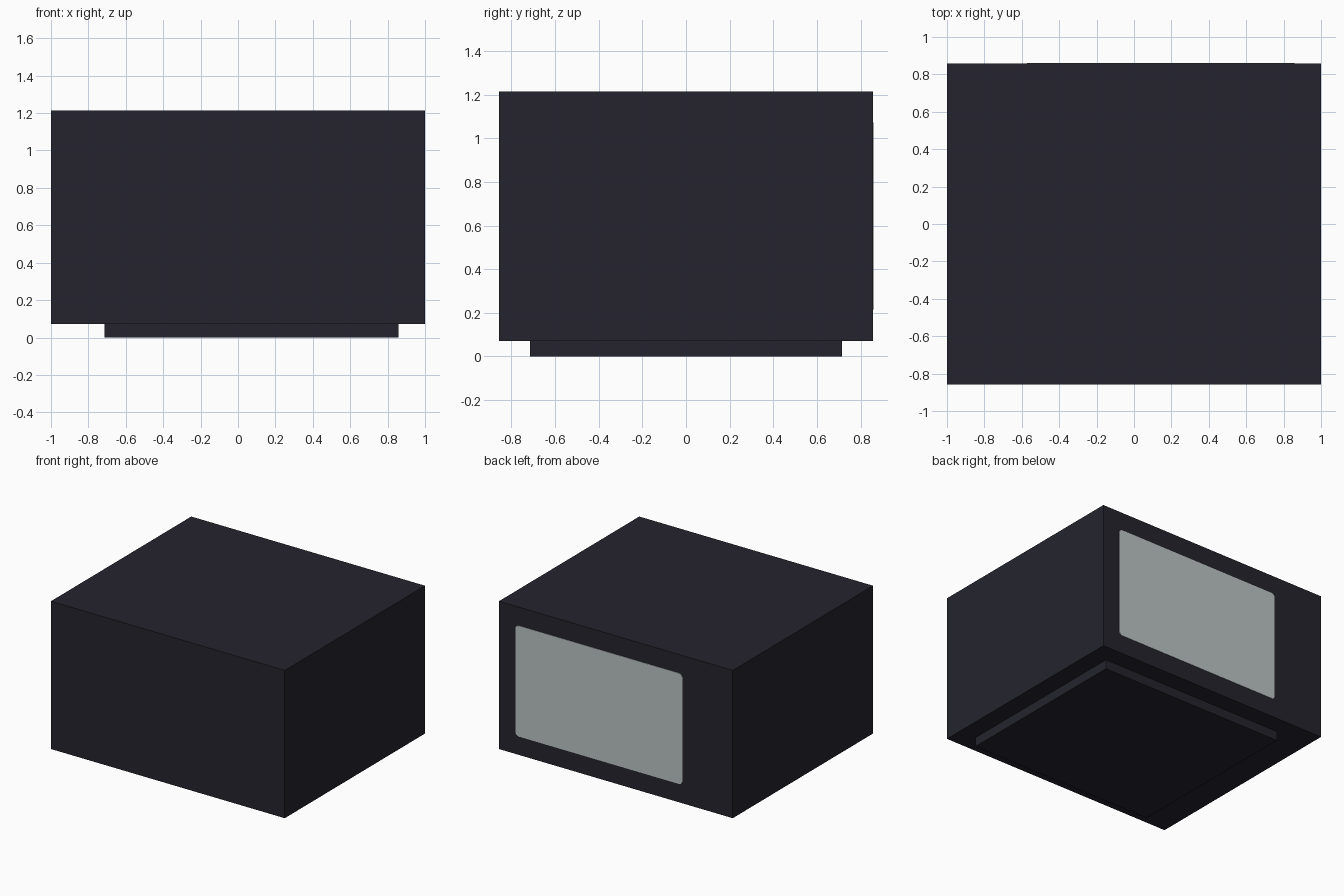
import bpy, bmesh, math
from mathutils import Vector

if "Cube" in bpy.data.objects:
    bpy.data.objects.remove(bpy.data.objects["Cube"])

U = 1 / 7  # the model is laid out on a grid of sevenths


def material(name, rgb):
    m = bpy.data.materials.new(name)
    m.diffuse_color = (*rgb, 1)
    m.use_nodes = True
    m.node_tree.nodes["Principled BSDF"].inputs["Base Color"].default_value = m.diffuse_color
    return m


dark = material("dark charcoal", (0.0178, 0.0175, 0.027))
grey = material("pale grey", (0.50, 0.545, 0.56))


def finish(name, bm, mat):
    bmesh.ops.recalc_face_normals(bm, faces=bm.faces)
    mesh = bpy.data.meshes.new(name)
    bm.to_mesh(mesh)
    bm.free()
    mesh.materials.append(mat)
    obj = bpy.data.objects.new(name, mesh)
    bpy.context.collection.objects.link(obj)
    return obj


def box(name, lo, hi, mat):
    lo, hi = Vector(lo), Vector(hi)
    bm = bmesh.new()
    bmesh.ops.create_cube(bm, size=1)
    bmesh.ops.scale(bm, vec=hi - lo, verts=bm.verts)
    bmesh.ops.translate(bm, vec=(lo + hi) / 2, verts=bm.verts)
    return finish(name, bm, mat)


def rounded_plate(name, x0, x1, z0, z1, y, thick, r, mat, steps=4):
    """Upright plate with rounded corners, extruded along +y."""
    bm = bmesh.new()
    corners = [(x1 - r, z1 - r), (x0 + r, z1 - r), (x0 + r, z0 + r), (x1 - r, z0 + r)]
    verts = []
    for q, (cx, cz) in enumerate(corners):
        for i in range(steps + 1):
            a = math.pi / 2 * (q + i / steps)
            verts.append(bm.verts.new((cx + r * math.cos(a), y, cz + r * math.sin(a))))
    face = bm.faces.new(verts)
    ext = bmesh.ops.extrude_face_region(bm, geom=[face], use_keep_orig=True)
    top = [v for v in ext["geom"] if isinstance(v, bmesh.types.BMVert)]
    bmesh.ops.translate(bm, vec=(0, thick, 0), verts=top)
    return finish(name, bm, mat)


# Base plinth, offset towards +x
box("base", (-5 * U, -5 * U, 0), (6 * U, 5 * U, U / 2), dark)

# Main cabinet
box("cabinet", (-1, -6 * U, U / 2), (1, 6 * U, 8.5 * U), dark)

# Window panel on the back face
rounded_plate("window_panel", -4 * U, 6 * U, 1.5 * U, 7.5 * U,
              6 * U - 0.001, 0.004, 0.03, grey)
